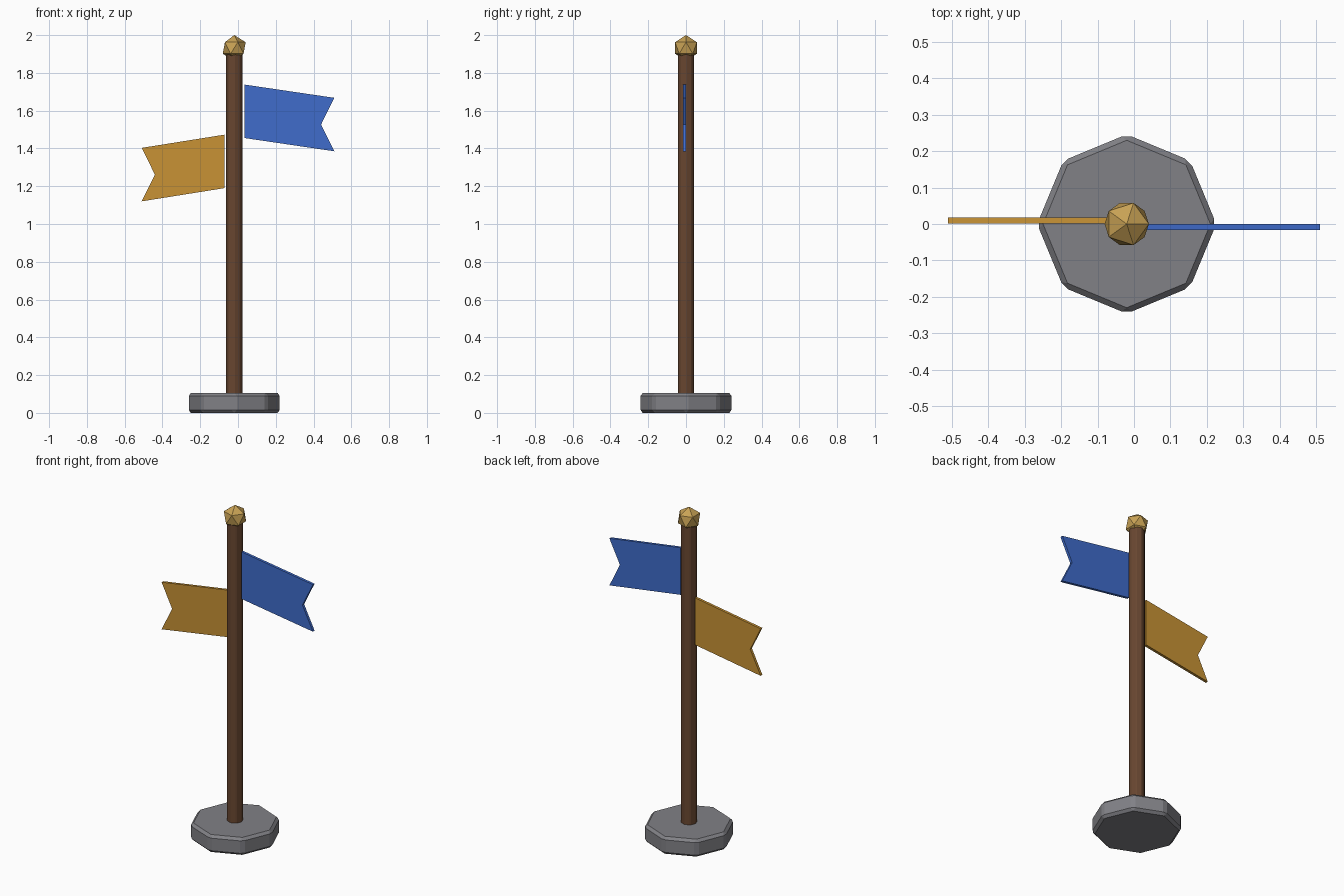
import bpy
import bmesh

cube = bpy.data.objects.get("Cube")
if cube:
    bpy.data.objects.remove(cube, do_unlink=True)

POLE_X = -0.02


def material(name, rgb):
    mat = bpy.data.materials.new(name)
    mat.use_nodes = True
    mat.diffuse_color = (*rgb, 1)
    mat.node_tree.nodes["Principled BSDF"].inputs["Base Color"].default_value = (*rgb, 1)
    return mat


def finish(name, mat):
    obj = bpy.context.object
    obj.name = name
    obj.data.name = name
    obj.data.materials.append(mat)
    return obj


def octagonal_post(name, radius, bottom, top, bevel, mat):
    """Eight-sided upright cylinder with softened edges."""
    bpy.ops.mesh.primitive_cylinder_add(
        vertices=8, radius=radius, depth=top - bottom,
        location=(POLE_X, 0, (top + bottom) / 2))
    obj = finish(name, mat)
    mod = obj.modifiers.new("Chamfer", 'BEVEL')
    mod.width = bevel
    mod.segments = 1
    mod.limit_method = 'ANGLE'
    return obj


def pennant(name, side, inner, top, y0, y1, mat):
    """Sloping swallow-tailed board; side is +1 or -1 along x."""
    outer, notch, drop, height = 0.51, 0.44, 0.07, 0.283
    profile = [(inner, top), (outer, top - drop),
               (notch, top - drop - height / 2),
               (outer, top - drop - height), (inner, top - height)]
    bm = bmesh.new()
    face = bm.faces.new([bm.verts.new((side * x, y0, z)) for x, z in profile])
    grown = bmesh.ops.extrude_face_region(bm, geom=[face])["geom"]
    bmesh.ops.translate(bm, vec=(0, y1 - y0, 0),
                        verts=[v for v in grown if isinstance(v, bmesh.types.BMVert)])
    bmesh.ops.recalc_face_normals(bm, faces=bm.faces)
    mesh = bpy.data.meshes.new(name)
    bm.to_mesh(mesh)
    bm.free()
    mesh.materials.append(mat)
    obj = bpy.data.objects.new(name, mesh)
    bpy.context.collection.objects.link(obj)
    return obj


stone = material("grey stone", (0.22, 0.22, 0.24))
wood = material("brown wood", (0.14, 0.062, 0.03))
brass = material("brass", (0.58, 0.36, 0.09))
blue = material("blue paint", (0.05, 0.15, 0.6))
gold = material("gold paint", (0.58, 0.29, 0.035))

# Base and pole
octagonal_post("base", 0.246, 0.0, 0.105, 0.015, stone)
octagonal_post("pole", 0.045, 0.08, 1.91, 0.005, wood)

# Faceted finial
bpy.ops.mesh.primitive_ico_sphere_add(subdivisions=1, radius=0.068,
                                      location=(POLE_X, 0, 1.932))
finish("finial", brass)

# Pennants, standing just clear of the pole
pennant("blue_pennant", 1, 0.035, 1.738, -0.016, 0.0, blue)
pennant("gold_pennant", -1, 0.071, 1.473, 0.002, 0.018, gold)
